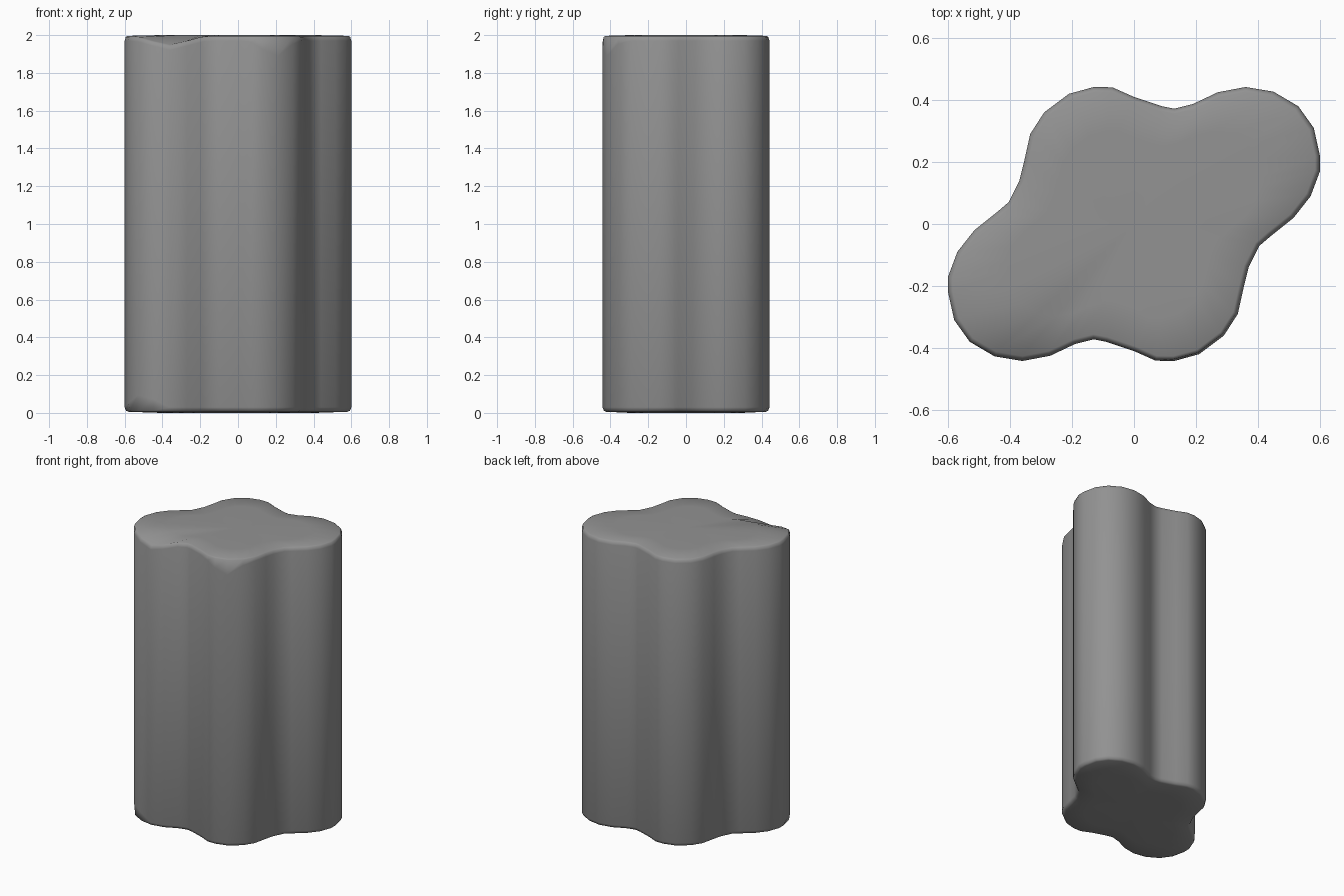
import bpy, bmesh, math
from mathutils import Vector

if "Cube" in bpy.data.objects:
    bpy.data.objects.remove(bpy.data.objects["Cube"])

# Half of the four-lobed outline; the other half is its 180 degree rotation
half = [(0.6, 0.22), (0.58, 0.31), (0.53, 0.38), (0.45, 0.427), (0.36, 0.442),
        (0.27, 0.425), (0.19, 0.387), (0.13, 0.372), (0.09, 0.38), (0.0, 0.41),
        (-0.07, 0.441), (-0.13, 0.442), (-0.21, 0.42), (-0.29, 0.36),
        (-0.335, 0.29), (-0.355, 0.2), (-0.37, 0.14), (-0.405, 0.07),
        (-0.44, 0.04), (-0.515, -0.02), (-0.57, -0.09), (-0.6, -0.17)]
outline = [Vector(p) for p in half] + [-Vector(p) for p in half]
n = len(outline)


def inset(i, d):
    t = (outline[(i + 1) % n] - outline[i - 1]).normalized()
    return outline[i] + Vector((-t.y, t.x)) * d


def bump(p, centre, radius):
    return max(0.0, 1 - (p - Vector(centre)).length / radius)


bm = bmesh.new()
rings = []
# Worn rims at both ends: (inset, height, end)
for d, z, end in [(0.02, 0.006, -1), (0.007, 0.012, -1), (0, 0.03, -1),
                  (0, 1.97, 1), (0.006, 1.99, 1), (0.016, 1.996, 1)]:
    ring = []
    for i in range(n):
        p = inset(i, d)
        h = z
        if d == 0 and end > 0:   # chipped upper edge
            h -= 0.09 * bump(p, (0.2, -0.43), 0.14)
        if end > 0:              # worn front left lobe
            h -= 0.05 * bump(p, (-0.36, -0.44), 0.2)
        if d == 0 and end < 0:   # chipped lower edge
            h += 0.08 * bump(p, (-0.5, -0.38), 0.15)
        ring.append(bm.verts.new((p.x, p.y, h)))
    rings.append(ring)
for a, b in zip(rings, rings[1:]):
    for i in range(n):
        j = (i + 1) % n
        bm.faces.new((a[i], a[j], b[j], b[i]))

# End caps: an inner ring keeps the middle flat
for ring, z, flip in [(rings[0], 0.0, True), (rings[-1], 2.0, False)]:
    inner = [bm.verts.new((v.co.x * 0.7, v.co.y * 0.7, z)) for v in ring]
    for i in range(n):
        j = (i + 1) % n
        bm.faces.new((ring[i], ring[j], inner[j], inner[i]))
    c = bm.verts.new((0, 0, z))
    for i in range(n):
        bm.faces.new((inner[i], inner[(i + 1) % n], c))
bmesh.ops.recalc_face_normals(bm, faces=bm.faces)

mesh = bpy.data.meshes.new("lobed_column")
bm.to_mesh(mesh)
bm.free()
column = bpy.data.objects.new("lobed_column", mesh)
bpy.context.collection.objects.link(column)
bpy.context.view_layer.objects.active = column
column.select_set(True)
bpy.ops.object.shade_smooth_by_angle(angle=math.radians(80))

# Dark grey surface
grey = bpy.data.materials.new("dark_grey")
grey.diffuse_color = (0.29, 0.29, 0.29, 1)
grey.use_nodes = True
grey.node_tree.nodes["Principled BSDF"].inputs["Base Color"].default_value = grey.diffuse_color
mesh.materials.append(grey)
